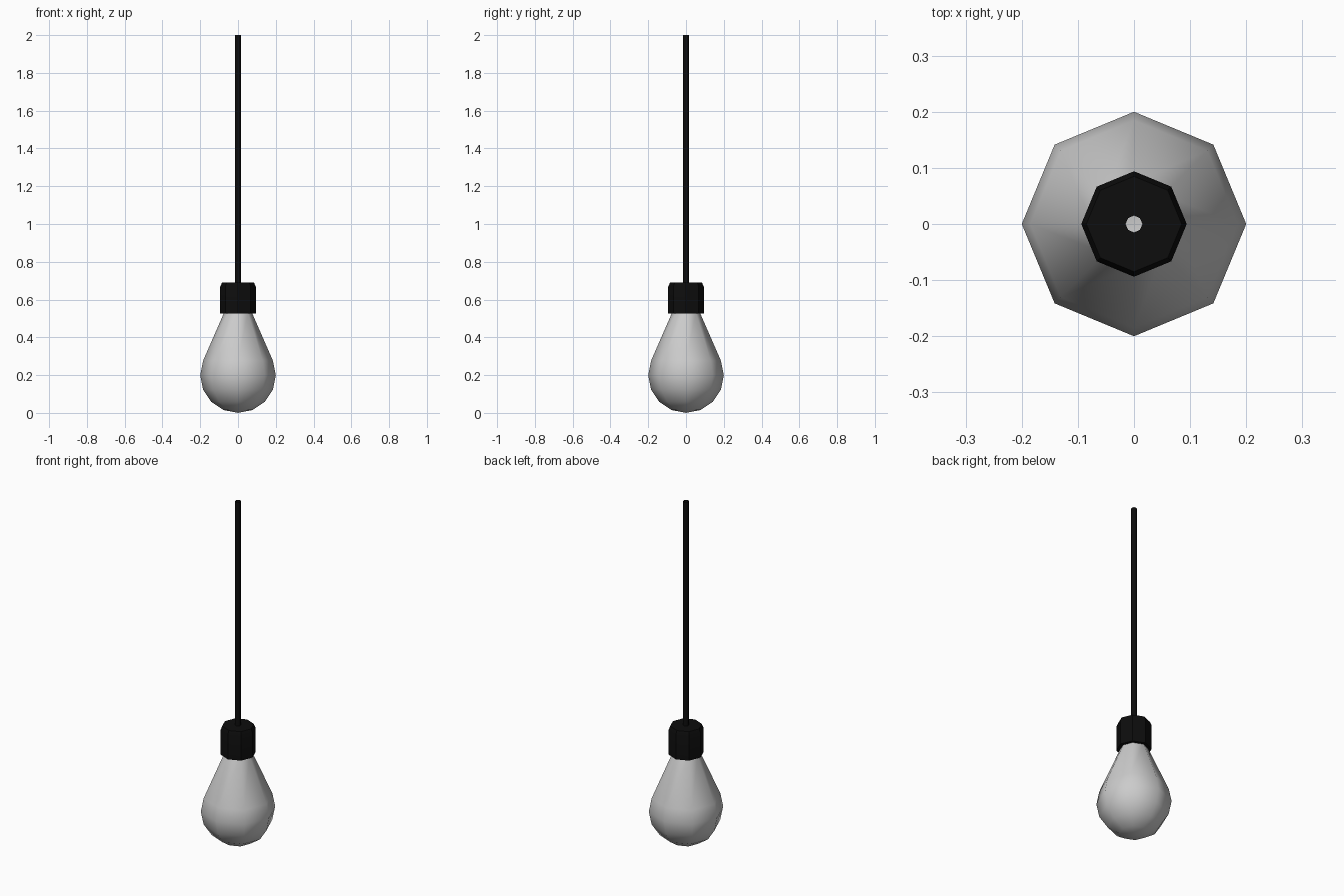
import bpy
from math import cos, sin, pi, radians

if "Cube" in bpy.data.objects:
    bpy.data.objects.remove(bpy.data.objects["Cube"])

SIDES = 8


def lathe(name, profile, material=None, angle=60):
    """Revolve (radius, z) points around z; a zero radius makes a pole."""
    verts, rings, faces = [], [], []
    for r, z in profile:
        start = len(verts)
        if r == 0:
            verts.append((0, 0, z))
            rings.append([start] * SIDES)
        else:
            verts += [(r * cos(2 * pi * i / SIDES), r * sin(2 * pi * i / SIDES), z)
                      for i in range(SIDES)]
            rings.append(list(range(start, start + SIDES)))
    # profiles run bottom to top on the outside, so normals face outward
    for a, b in zip(rings, rings[1:]):
        for i in range(SIDES):
            j = (i + 1) % SIDES
            faces.append(list(dict.fromkeys((a[i], a[j], b[j], b[i]))))
    mesh = bpy.data.meshes.new(name)
    mesh.from_pydata(verts, [], faces)
    obj = bpy.data.objects.new(name, mesh)
    bpy.context.collection.objects.link(obj)
    if material:
        mesh.materials.append(material)
    bpy.ops.object.select_all(action='DESELECT')
    obj.select_set(True)
    bpy.context.view_layer.objects.active = obj
    bpy.ops.object.shade_smooth_by_angle(angle=radians(angle))
    return obj


black = bpy.data.materials.new("black_plastic")
black.diffuse_color = (0.004, 0.004, 0.004, 1)
black.use_nodes = True
black.node_tree.nodes["Principled BSDF"].inputs["Base Color"].default_value = black.diffuse_color

# Glass bulb: spherical lower part running into a straight tapered neck
R = 0.2
ball = [(0, 0)] + [(R * cos(radians(a)), R + R * sin(radians(a)))
                   for a in (-67.5, -45, -22.5, 0, 22.5)]
lathe("glass_bulb", ball + [(0.074, 0.53)])

# Socket: short cylinder with a chamfered top, open where the cord enters
lathe("socket", [(0.074, 0.525), (0.094, 0.525), (0.094, 0.668),
                 (0.085, 0.69), (0.015, 0.69)], black, 40)

# Hanging cord: thin open tube
lathe("cord", [(0.015, 0.69), (0.015, 2.0)], black)
